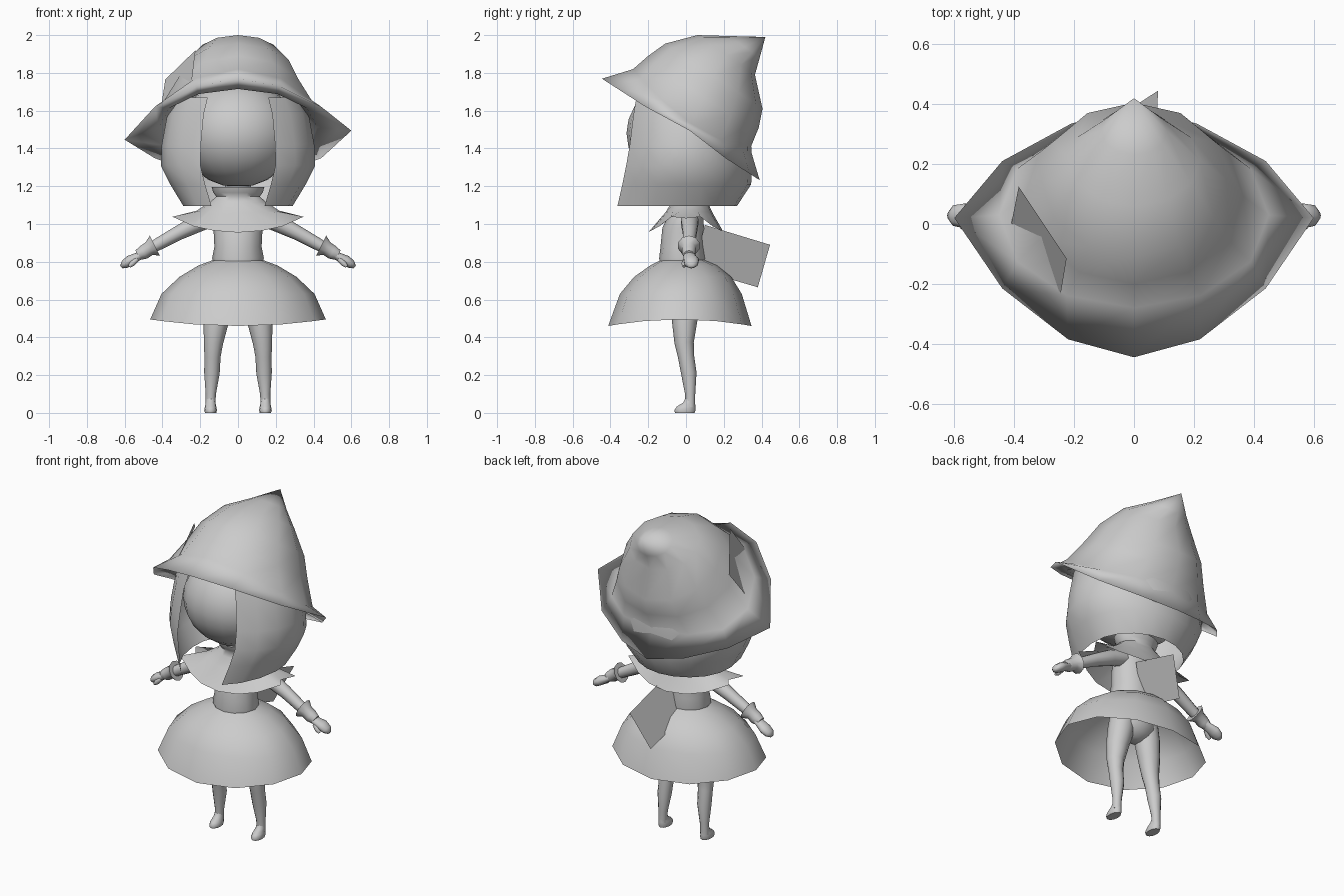
import bpy
import bmesh
from math import sin, cos, pi, radians
from mathutils import Vector

if "Cube" in bpy.data.objects:
    bpy.data.objects.remove(bpy.data.objects["Cube"])

clay = bpy.data.materials.new("plain light grey")
clay.use_nodes = True
clay.diffuse_color = (0.6, 0.6, 0.6, 1)
clay.node_tree.nodes["Principled BSDF"].inputs["Base Color"].default_value = (0.6, 0.6, 0.6, 1)


def loft(name, rings, closed=True, cap_start=False, cap_end=False, mirror=False, angle=60):
    """Skin a list of equal point rings into one smooth object."""
    bm = bmesh.new()
    rows = [[bm.verts.new(p) for p in ring] for ring in rings]
    n = len(rows[0])
    for a, b in zip(rows, rows[1:]):
        for i in range(n if closed else n - 1):
            j = (i + 1) % n
            bm.faces.new((a[i], a[j], b[j], b[i]))
    if cap_start:
        bm.faces.new(rows[0])
    if cap_end:
        bm.faces.new(rows[-1])
    bmesh.ops.remove_doubles(bm, verts=bm.verts, dist=0.0005)
    bmesh.ops.recalc_face_normals(bm, faces=bm.faces)
    mesh = bpy.data.meshes.new(name)
    bm.to_mesh(mesh)
    bm.free()
    mesh.materials.append(clay)
    obj = bpy.data.objects.new(name, mesh)
    bpy.context.collection.objects.link(obj)
    if mirror:
        obj.modifiers.new("Mirror", "MIRROR")
    bpy.ops.object.select_all(action="DESELECT")
    obj.select_set(True)
    bpy.context.view_layer.objects.active = obj
    bpy.ops.object.shade_smooth_by_angle(angle=radians(angle))


def oval(z, rx, front, back, n=12, dip=0.0):
    """Level ring from the front round, with separate front and back y; dip lowers both."""
    mid, half = (front + back) / 2, (back - front) / 2
    ring = []
    for i in range(n):
        t = 2 * pi * i / n
        ring.append(Vector((rx * sin(t), mid - half * cos(t), z - dip * cos(t) ** 2)))
    return ring


def tube(name, stations, n=10, wide=1.0, **kw):
    """Stations are (x, y, z, radius), swept along the path; wide stretches the depth."""
    pts = [Vector(s[:3]) for s in stations]
    rings = []
    for i, s in enumerate(stations):
        d = (pts[min(i + 1, len(pts) - 1)] - pts[max(i - 1, 0)]).normalized()
        u = d.cross(Vector((0, 1, 0))).normalized()
        v = d.cross(u) * wide
        rings.append([pts[i] + s[3] * (u * cos(2 * pi * k / n) + v * sin(2 * pi * k / n))
                      for k in range(n)])
    loft(name, rings, cap_start=True, cap_end=True, **kw)


def plate(name, corners):
    loft(name, [corners[:2], [corners[3], corners[2]]], closed=False)


# Head
loft("head", [oval(1.48 - 0.285 * cos(pi * i / 12), 0.31 * sin(pi * i / 12) + 1e-5,
                   -0.315 * sin(pi * i / 12), 0.3 * sin(pi * i / 12), 20) for i in range(13)])

# Hair shell, open over the face; rows are height, half width, front and back depth
hair_rows = [(1.67, 0.33, 0.30, 0.30), (1.58, 0.375, 0.318, 0.33), (1.42, 0.405, 0.34, 0.345),
             (1.31, 0.41, 0.362, 0.35), (1.21, 0.36, 0.385, 0.345), (1.095, 0.29, 0.415, 0.27)]
hair = []
for z, w, front, back in hair_rows:
    row = []
    for k in range(17):
        t = radians(29 + k * (302 / 16))
        c = cos(t)
        row.append(Vector((w * sin(t), -c * (front if c > 0 else back), z)))
    hair.append(row)
loft("hair", hair, closed=False)


# Pointed hat: tilted rings described by their front and back points, with drooping sides
def tilted(fy, fz, by, bz, w, droop=0.0):
    ring = []
    for i in range(12):
        t = 2 * pi * i / 12
        f = (1 - cos(t)) / 2
        ring.append(Vector((w * sin(t), fy + (by - fy) * f,
                            fz + (bz - fz) * f - droop * sin(t) ** 2)))
    return ring


half_brim = [(0, -0.445), (0.22, -0.385), (0.44, -0.215), (0.6, 0.02),
             (0.44, 0.21), (0.21, 0.335), (0, 0.39)]
brim = half_brim + [(-x, y) for x, y in half_brim[-2:0:-1]]
brim = [Vector((x, y, 1.483 - 0.643 * y + 0.04 * x * (abs(x) > 0.5))) for x, y in brim]
loft("hat", [tilted(-0.27, 1.74, 0.3, 1.38, 0.37),
             tilted(-0.33, 1.715, 0.33, 1.31, 0.42),
             brim,
             tilted(-0.28, 1.82, 0.34, 1.40, 0.45, 0.08),
             tilted(-0.2, 1.89, 0.385, 1.51, 0.365, 0.03),
             tilted(-0.11, 1.955, 0.405, 1.61, 0.31),
             tilted(0.06, 2.0, 0.365, 1.79, 0.22),
             tilted(0.23, 1.995, 0.39, 1.88, 0.11),
             [Vector((0, 0.42, 1.99))] * 12], angle=180)

# Flat ornaments on the hat side and at the waist back
plate("hat_feather", [(-0.385, 0.125, 1.765), (-0.41, 0, 1.6),
                      (-0.245, -0.235, 1.755), (-0.225, -0.115, 1.92)])
plate("back_bow", [(0.07, 0.1, 0.995), (0.08, 0.445, 0.89),
                   (-0.02, 0.38, 0.665), (-0.03, 0.04, 0.765)])

# Neck and torso
loft("neck", [oval(1.02, 0.07, -0.05, 0.07), oval(1.3, 0.07, -0.05, 0.07)])
loft("torso", [oval(0.79, 0.13, -0.14, 0.095), oval(0.82, 0.137, -0.142, 0.1),
               oval(0.88, 0.125, -0.135, 0.095), oval(0.98, 0.13, -0.125, 0.095),
               oval(1.06, 0.13, -0.085, 0.09), oval(1.12, 0.08, -0.05, 0.08)], cap_end=True)

# Cape collar with a pointed hem at the sides
hem = oval(1.02, 0.33, -0.2, 0.2, 16, 0.065)
for i, p in enumerate(hem):
    if i % 8 == 4:
        p.x *= 0.9
        p.z += 0.01
    elif i % 8 in (3, 5):
        p.x *= 1.14
        p.z += 0.028
loft("cape_collar", [oval(1.195, 0.14, -0.09, 0.12, 16), oval(1.165, 0.13, -0.08, 0.11, 16),
                     oval(1.145, 0.115, -0.065, 0.1, 16), oval(1.115, 0.15, -0.075, 0.115, 16),
                     oval(1.07, 0.22, -0.11, 0.14, 16, 0.01), hem])

# Domed skirt
loft("skirt", [oval(0.81, 0.13, -0.13, 0.095), oval(0.78, 0.21, -0.19, 0.165),
               oval(0.72, 0.31, -0.275, 0.24), oval(0.63, 0.405, -0.35, 0.295),
               oval(0.495, 0.465, -0.412, 0.347, 12, 0.035)])

# Arms, cuffs and hands
tube("arms", [(0.08, 0.015, 1.05, 0.045), (0.2, 0.02, 1.01, 0.048), (0.32, 0.02, 0.95, 0.038),
              (0.42, 0.015, 0.895, 0.033), (0.5, 0.015, 0.85, 0.026)], mirror=True)
tube("cuffs", [(0.53, 0.015, 0.835, 0.028), (0.5, 0.015, 0.85, 0.038),
               (0.47, 0.015, 0.87, 0.038), (0.44, 0.015, 0.885, 0.06)], mirror=True)
tube("hands", [(0.49, 0.015, 0.85, 0.02), (0.535, 0.02, 0.825, 0.023), (0.57, 0.028, 0.807, 0.028),
               (0.6, 0.028, 0.787, 0.024), (0.618, 0.028, 0.772, 0.009)], wide=1.5, mirror=True)
tube("thumbs", [(0.535, 0.0, 0.815, 0.014), (0.56, -0.01, 0.79, 0.015),
                (0.575, -0.01, 0.775, 0.008)], n=8, mirror=True)

# Pelvis, legs and feet
loft("pelvis", [oval(0.66 - 0.12 * cos(pi * i / 8), 0.145 * sin(pi * i / 8) + 1e-5,
                     -0.11 * sin(pi * i / 8), 0.105 * sin(pi * i / 8)) for i in range(9)])
tube("legs", [(0.085, 0, 0.66, 0.075), (0.1, -0.002, 0.57, 0.075), (0.118, -0.008, 0.47, 0.065),
              (0.13, -0.01, 0.37, 0.051), (0.135, 0.0, 0.3, 0.043), (0.138, 0.015, 0.21, 0.041),
              (0.144, 0.022, 0.1, 0.027), (0.146, 0.022, 0.03, 0.026)], n=12, mirror=True)
foot = [(0, 0.03, -0.058, 0.046), (0.014, 0.034, -0.062, 0.05), (0.032, 0.03, -0.05, 0.05),
        (0.055, 0.026, -0.015, 0.048), (0.08, 0.024, -0.002, 0.046)]
rings = [[p + Vector((0.145, 0, 0)) for p in oval(*f)] for f in foot]
loft("feet", rings, cap_start=True, cap_end=True, mirror=True)
